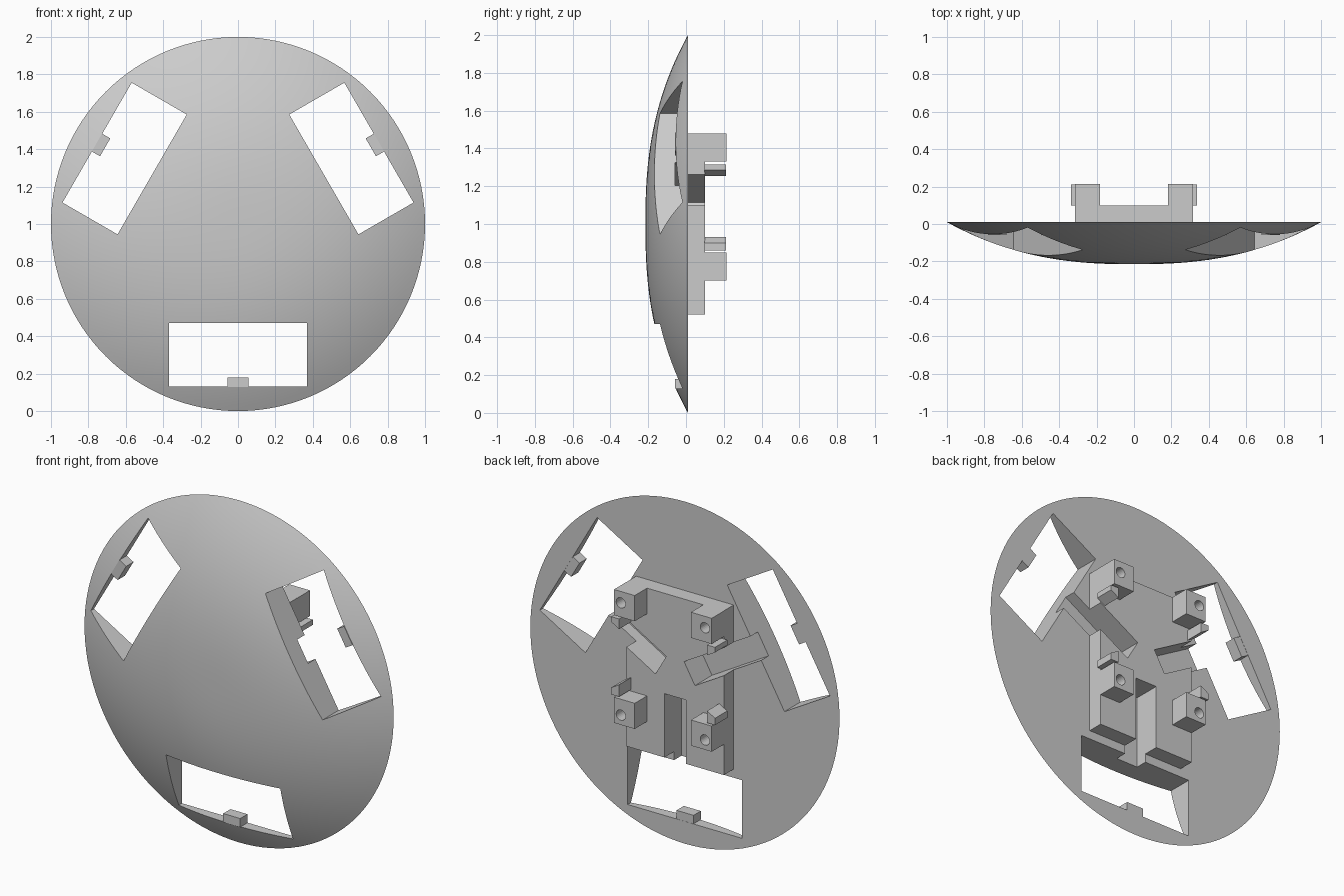
import bpy, bmesh, math
from mathutils import Matrix, Vector

cube = bpy.data.objects.get("Cube")
if cube:
    bpy.data.objects.remove(cube, do_unlink=True)

CENTRE = Vector((0, 0, 1))
BACK, PLATE, TOP, FLOOR = 0.01, 0.10, 0.214, -0.058

grey = bpy.data.materials.new("plain_grey")
grey.use_nodes = True
grey.diffuse_color = (0.6, 0.6, 0.6, 1)
grey.node_tree.nodes["Principled BSDF"].inputs["Base Color"].default_value = (0.6, 0.6, 0.6, 1)


def finish(bm, name):
    bm.normal_update()
    bmesh.ops.recalc_face_normals(bm, faces=bm.faces)
    mesh = bpy.data.meshes.new(name)
    bm.to_mesh(mesh)
    bm.free()
    mesh.materials.append(grey)
    obj = bpy.data.objects.new(name, mesh)
    bpy.context.collection.objects.link(obj)
    return obj


def box(name, x, y, z, turn=0.0):
    """Box from x, y and z ranges (relative to the centre), turned about y."""
    bm = bmesh.new()
    bmesh.ops.create_cube(bm, size=1)
    ranges = (x, y, z)
    size = Matrix.Diagonal([b - a for a, b in ranges] + [1])
    move = Matrix.Translation([(a + b) / 2 for a, b in ranges])
    spin = Matrix.Translation(CENTRE) @ Matrix.Rotation(turn, 4, 'Y')
    bm.transform(spin @ move @ size)
    return finish(bm, name)


def prism(name, outline, y0, y1):
    """Extrude an x-z outline from y0 to y1."""
    bm = bmesh.new()
    face = bm.faces.new([bm.verts.new((x, y0, 1 + z)) for x, z in outline])
    new = bmesh.ops.extrude_face_region(bm, geom=[face])["geom"]
    bmesh.ops.translate(bm, vec=(0, y1 - y0, 0),
                        verts=[v for v in new if isinstance(v, bmesh.types.BMVert)])
    if len(bm.faces) < len(outline) + 2:
        bm.faces.new([v for v in bm.verts if v.co.y < (y0 + y1) / 2])
    return finish(bm, name)


def cut(target, cutters):
    """Subtract the cutters and bake the result."""
    for c in cutters:
        c.hide_render = True
        mod = target.modifiers.new("cut", 'BOOLEAN')
        mod.operation = 'DIFFERENCE'
        mod.solver = 'EXACT'
        mod.object = c
    deps = bpy.context.evaluated_depsgraph_get()
    mesh = bpy.data.meshes.new_from_object(target.evaluated_get(deps))
    target.modifiers.clear()
    target.data = mesh


# Domed disc: curved front, flat back
bm = bmesh.new()
rings = 28
profile = [(i / rings, BACK - 0.225 * (1 - (i / rings) ** 2.45)) for i in range(rings + 1)]
profile.append((0, BACK))
verts = [bm.verts.new((r, y, 1)) for r, y in profile]
edges = [bm.edges.new(pair) for pair in zip(verts, verts[1:])]
bmesh.ops.spin(bm, geom=verts + edges, cent=CENTRE, axis=(0, 1, 0),
               angle=math.tau, steps=128)
bmesh.ops.remove_doubles(bm, verts=bm.verts, dist=0.0005)
dome = finish(bm, "domed_disc")

# Raised mounting plate on the back
plate = box("mounting_plate", (-0.315, 0.315), (BACK, PLATE), (-0.48, 0.48))

# Three windows and the channels that lead to them
windows, channels = [], []
for i in range(3):
    turn = i * math.tau / 3
    windows.append(box("window_cutter", (-0.37, 0.37), (-0.5, 0.5), (-0.87, -0.53), turn))
    channels.append(box("channel_cutter", (-0.07, 0.07), (FLOOR, 0.3), (-0.6, -0.107), turn))
    # Small tab on the outer edge of each window
    box(f"window_tab_{i + 1}", (-0.055, 0.055), (FLOOR, BACK - 0.001), (-0.871, -0.82), turn)
cut(dome, windows + channels)
cut(plate, channels)

# Four screw posts with blind holes, each with a wedge-shaped peg beside it
holes = []
for side, sx in (("left", 1), ("right", -1)):
    for level, low, high, hole_z, flat, step, slope in (
            ("upper", 0.33, 0.48, 0.413, 0.315, 0.285, 0.255),
            ("lower", -0.30, -0.15, -0.243, -0.14, -0.10, -0.07)):
        x = sorted((sx * 0.182, sx * 0.316))
        post = box(f"{level}_{side}_post", x, (PLATE - 0.002, TOP), (low, high))
        bm = bmesh.new()
        bmesh.ops.create_cone(bm, cap_ends=True, segments=24, radius1=0.03,
                              radius2=0.03, depth=0.2)
        bm.transform(Matrix.Translation((sx * 0.272, TOP, 1 + hole_z))
                     @ Matrix.Rotation(math.pi / 2, 4, 'X'))
        hole = finish(bm, "hole_cutter")
        cut(post, [hole])
        holes.append(hole)
        inner, outer = sx * 0.285, sx * 0.336
        prism(f"{level}_{side}_peg",
              [(inner, flat), (outer, flat), (outer, step), (inner, slope)],
              PLATE - 0.002, TOP - 0.002)

for helper in windows + channels + holes:
    bpy.data.objects.remove(helper, do_unlink=True)

# Smooth curved faces, crisp edges
bpy.ops.object.select_all(action='DESELECT')
dome.select_set(True)
bpy.context.view_layer.objects.active = dome
bpy.ops.object.shade_smooth_by_angle(angle=math.radians(20))
